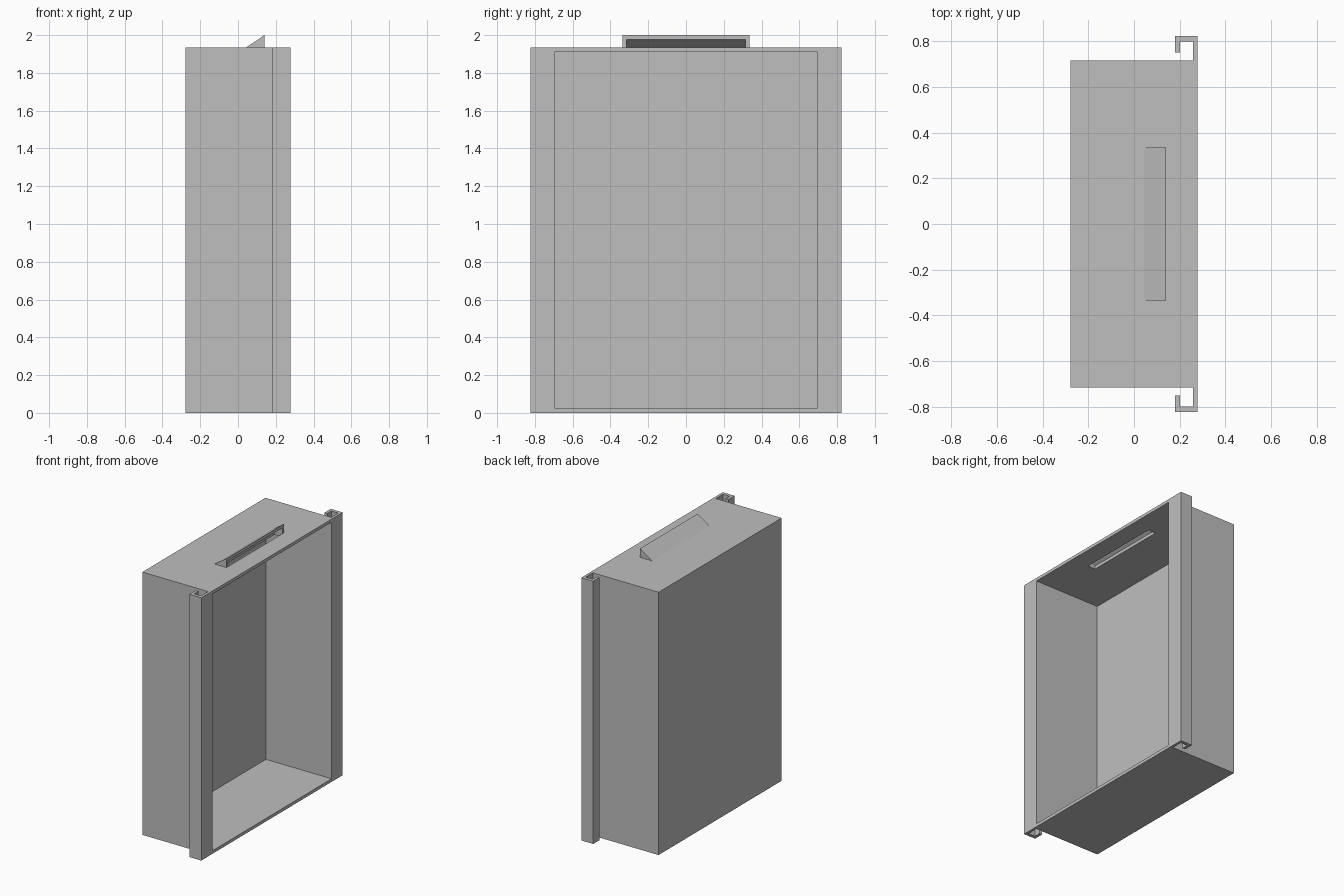
import bpy, bmesh
from mathutils import Vector

if "Cube" in bpy.data.objects:
    bpy.data.objects.remove(bpy.data.objects["Cube"], do_unlink=True)

# Single painted-metal colour
grey = bpy.data.materials.new("light grey metal")
grey.use_nodes = True
colour = (0.52, 0.52, 0.52, 1)
grey.diffuse_color = colour
grey.node_tree.nodes["Principled BSDF"].inputs["Base Color"].default_value = colour

# Overall dimensions
BACK, FRONT = -0.278, 0.277
HALF_W, HEIGHT, WALL = 0.716, 1.935, 0.023
RAIL_OUT = 0.823


def prism(name, profile, offset):
    """Extrude a closed 3D outline along an offset."""
    bm = bmesh.new()
    face = bm.faces.new([bm.verts.new(p) for p in profile])
    moved = bmesh.ops.extrude_face_region(bm, geom=[face])["geom"]
    verts = [g for g in moved if isinstance(g, bmesh.types.BMVert)]
    bmesh.ops.translate(bm, verts=verts, vec=Vector(offset))
    bmesh.ops.recalc_face_normals(bm, faces=bm.faces)
    mesh = bpy.data.meshes.new(name)
    bm.to_mesh(mesh)
    bm.free()
    mesh.materials.append(grey)
    obj = bpy.data.objects.new(name, mesh)
    bpy.context.collection.objects.link(obj)
    return obj


def box(name, x, y, z):
    base = [(x[0], y[0], z[0]), (x[1], y[0], z[0]),
            (x[1], y[1], z[0]), (x[0], y[1], z[0])]
    return prism(name, base, (0, 0, z[1] - z[0]))


def cut(target, cutter):
    """Subtract the cutter, bake the result and discard the cutter."""
    mod = target.modifiers.new("cut", "BOOLEAN")
    mod.operation, mod.solver, mod.object = "DIFFERENCE", "EXACT", cutter
    cutter.hide_render = True
    bpy.context.view_layer.update()
    graph = bpy.context.evaluated_depsgraph_get()
    target.data = bpy.data.meshes.new_from_object(target.evaluated_get(graph))
    target.modifiers.clear()
    bpy.data.objects.remove(cutter, do_unlink=True)


# Open-fronted housing
housing = box("housing", (BACK, FRONT), (-HALF_W, HALF_W), (0, HEIGHT))
inner = HALF_W - WALL
cut(housing, box("cavity_cutter", (BACK + 0.02, FRONT + 0.1),
                 (-inner, inner), (WALL, HEIGHT - WALL)))

# Vent slot through the top panel, under the hood
VENT_BACK, VENT_FRONT, VENT_W, VENT_TOP = 0.043, 0.14, 0.335, 2.0
SIDE = 0.02
slot = VENT_W - SIDE
cut(housing, box("slot_cutter", (VENT_BACK + 0.035, VENT_FRONT),
                 (-slot, slot), (HEIGHT - 0.1, HEIGHT + 0.1)))

# Sloping vent hood with triangular ends
prism("vent_roof", [(VENT_BACK, -slot, HEIGHT), (VENT_BACK + 0.035, -slot, HEIGHT),
                    (VENT_FRONT, -slot, VENT_TOP - 0.023), (VENT_FRONT, -slot, VENT_TOP)],
      (0, 2 * slot, 0))
for side, label in ((1, "back"), (-1, "front")):
    y = side * slot
    prism(f"vent_end_{label}", [(VENT_BACK, y, HEIGHT), (VENT_FRONT, y, HEIGHT),
                                (VENT_FRONT, y, VENT_TOP)], (0, side * SIDE, 0))

    # Hooked mounting rail, full height of the housing
    hook = [(FRONT, HALF_W), (FRONT, RAIL_OUT), (0.18, RAIL_OUT), (0.18, 0.75),
            (0.202, 0.75), (0.202, 0.798), (0.258, 0.798), (0.258, HALF_W)]
    prism(f"rail_{label}", [(x, side * w, 0) for x, w in hook], (0, 0, HEIGHT))
